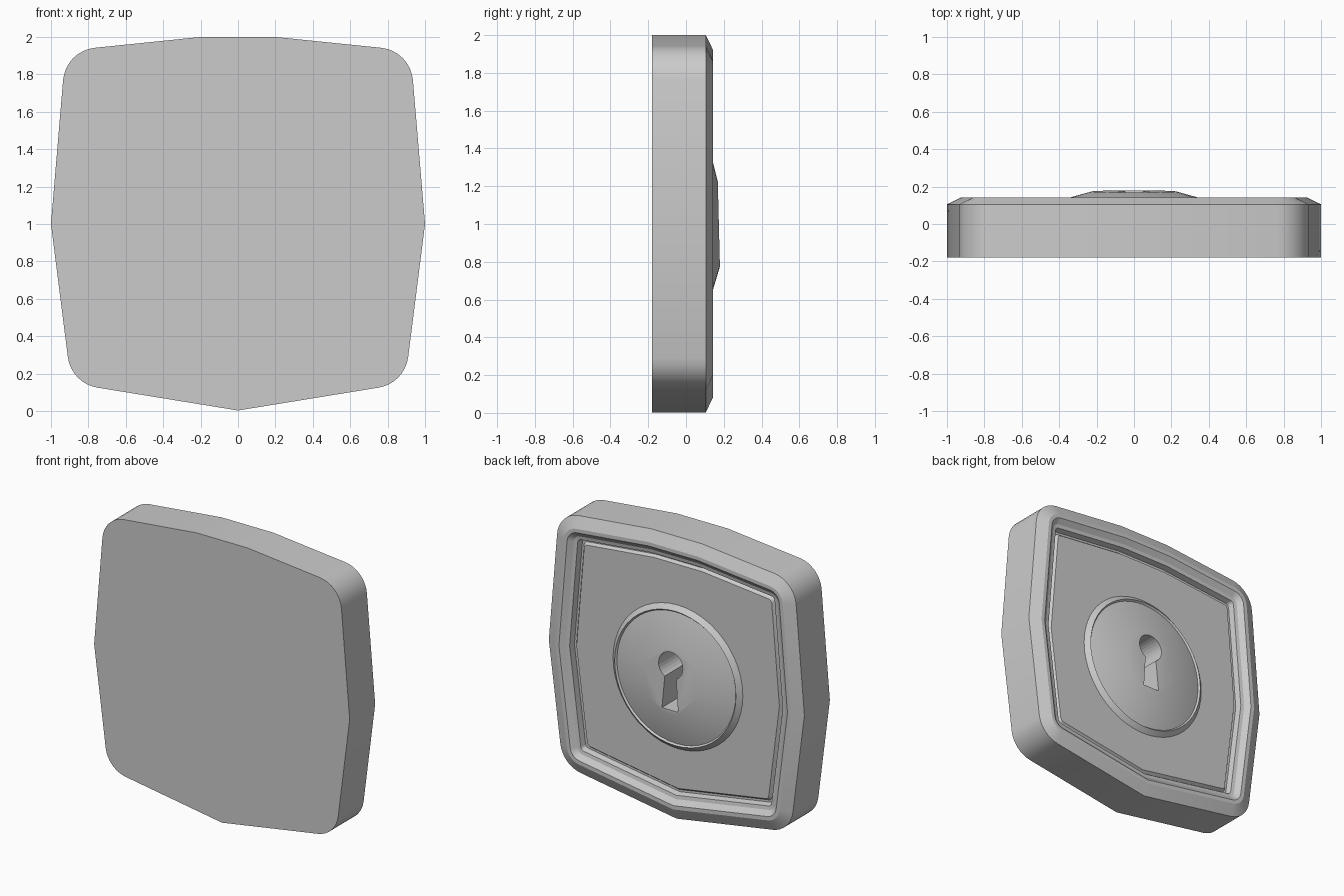
import bpy, bmesh
from math import sin, cos, pi, radians, atan2
from mathutils import Vector

if "Cube" in bpy.data.objects:
    bpy.data.objects.remove(bpy.data.objects["Cube"])

# Outline of the plate in (x, z), counter-clockwise; True marks rounded corners
HALF = [((0.892, 0.148), True), ((1.0, 1.0), False),
        ((0.922, 1.926), True), ((0.2, 2.0), False)]
OUTLINE = ([((0, 0.003), False)] + HALF
           + [((-p[0], p[1]), r) for p, r in reversed(HALF)])


def outline(inset, steps=8):
    """Inset outline whose rounded corners stay concentric."""
    n = len(OUTLINE)
    pts = [Vector(p) for p, _ in OUTLINE]
    loop = []
    for i, p in enumerate(pts):
        d0 = (p - pts[i - 1]).normalized()
        d1 = (pts[(i + 1) % n] - p).normalized()
        n0, n1 = Vector((-d0.y, d0.x)), Vector((-d1.y, d1.x))
        miter = (n0 + n1) / (1 + n0.dot(n1))
        if not OUTLINE[i][1]:
            loop.append(p + miter * inset)
            continue
        r = max(0.19 - inset, 0.03)
        c = p + miter * (inset + r)
        a0 = atan2(-n0.y, -n0.x)
        turn = n0.angle(n1)
        for k in range(steps + 1):
            a = a0 + turn * k / steps
            loop.append(c + Vector((cos(a), sin(a))) * r)
    return loop


def loft(name, rings, smooth=24):
    """Closed solid skinned through rings of 3D points."""
    bm = bmesh.new()
    vs = [[bm.verts.new(p) for p in ring] for ring in rings]
    n = len(vs[0])
    for a, b in zip(vs, vs[1:]):
        for i in range(n):
            j = (i + 1) % n
            bm.faces.new((a[i], a[j], b[j], b[i]))
    bm.faces.new(vs[0][::-1])
    bm.faces.new(vs[-1])
    bmesh.ops.recalc_face_normals(bm, faces=bm.faces)
    me = bpy.data.meshes.new(name)
    bm.to_mesh(me)
    bm.free()
    ob = bpy.data.objects.new(name, me)
    bpy.context.collection.objects.link(ob)
    if smooth:
        bpy.ops.object.select_all(action='DESELECT')
        bpy.context.view_layer.objects.active = ob
        ob.select_set(True)
        bpy.ops.object.shade_smooth_by_angle(angle=radians(smooth))
    return ob


# Plate: flat front, chamfered rim, inner slope, groove and raised panel
PLATE = [(0, -0.18), (0, 0.105), (0.078, 0.143), (0.105, 0.143),
         (0.14, 0.115), (0.165, 0.11), (0.175, 0.07), (0.19, 0.07),
         (0.205, 0.09)]
plate = loft("plate", [[(p.x, y, p.y) for p in outline(d)] for d, y in PLATE])

# Escutcheon: bevelled ring, small step, cone and slightly tilted flat disc
DOME = [(0.508, 0.06, 0), (0.508, 0.09, 0), (0.475, 0.12, 0),
        (0.465, 0.108, 0), (0.225, 0.174, 0.025)]
SIDES = 48
dome = loft("escutcheon", [
    [(r * cos(a), y - tilt * r * sin(a), 1 + r * sin(a))
     for a in (2 * pi * k / SIDES for k in range(SIDES))]
    for r, y, tilt in DOME])

# Keyhole cutter: round top and flared slot
start, end = radians(-62), radians(242)
hole = [(0.095 * cos(a), 1.11 + 0.095 * sin(a))
        for a in (start + (end - start) * k / 24 for k in range(25))]
hole += [(-0.063, 0.80), (0.063, 0.80)]
cutter = loft("keyhole_cutter", [[(x, y, z) for x, z in hole]
                                 for y in (-0.08, 0.3)], smooth=0)
cutter.hide_render = True
cutter.hide_set(True)
for ob in (plate, dome):
    m = ob.modifiers.new("keyhole", 'BOOLEAN')
    m.operation = 'DIFFERENCE'
    m.solver = 'EXACT'
    m.object = cutter
